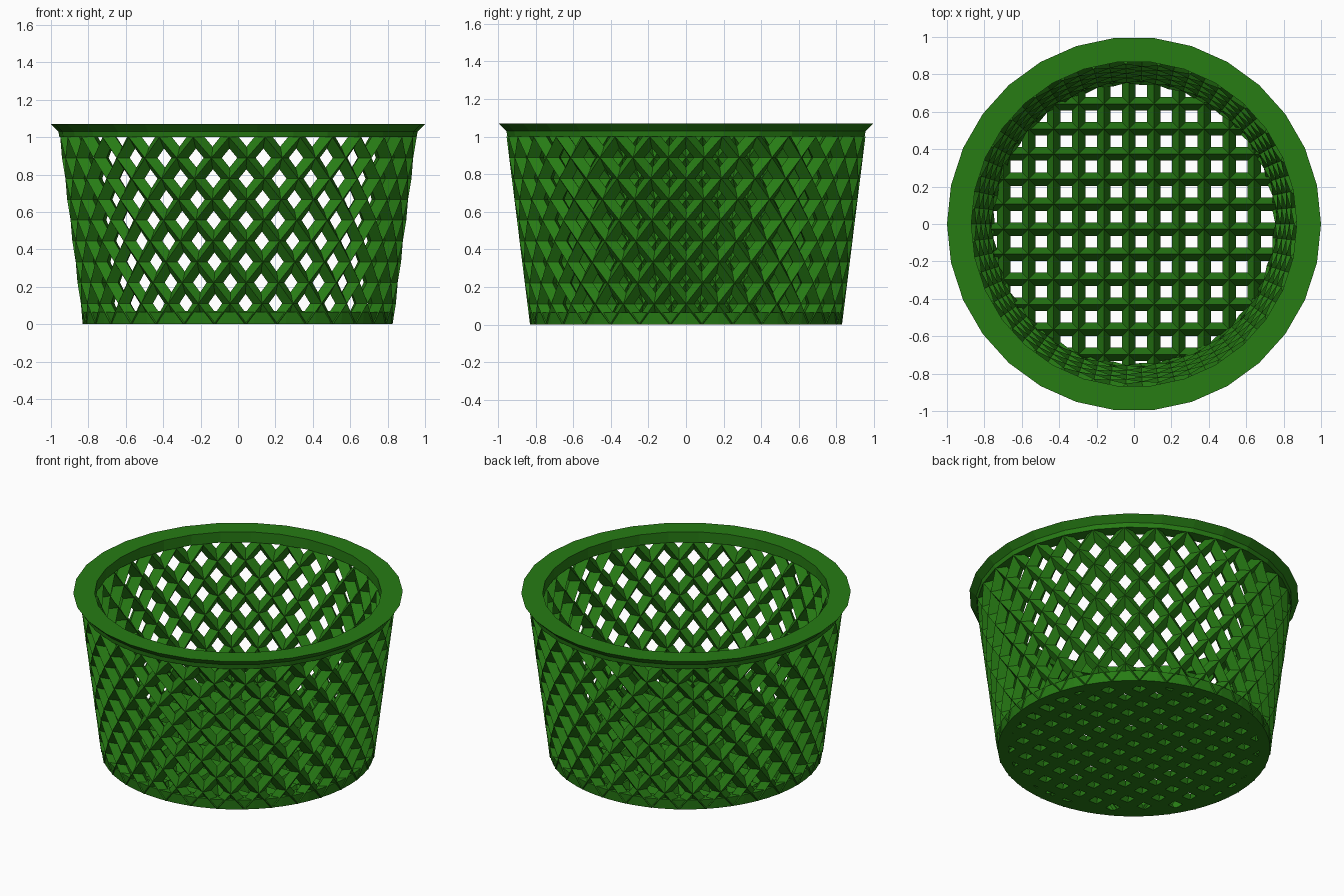
import bpy, bmesh
from math import sin, cos, pi, sqrt

if "Cube" in bpy.data.objects:
    bpy.data.objects.remove(bpy.data.objects["Cube"])

green = bpy.data.materials.new("green_plastic")
green.diffuse_color = (0.02, 0.2, 0.007, 1)
green.use_nodes = True
green.node_tree.nodes["Principled BSDF"].inputs["Base Color"].default_value = green.diffuse_color

N = 31            # lattice bars in each direction
ROWS = 9          # twisted layers
WALL_H = 1.0
PITCH = 2 * pi / N


def finish(bm, name):
    bmesh.ops.recalc_face_normals(bm, faces=bm.faces)
    me = bpy.data.meshes.new(name)
    bm.to_mesh(me)
    bm.free()
    me.materials.append(green)
    ob = bpy.data.objects.new(name, me)
    bpy.context.collection.objects.link(ob)
    return ob


def loft(bm, sections, closed=False):
    """Skin a list of equal-length point loops."""
    rings = [[bm.verts.new(p) for p in s] for s in sections]
    n = len(rings[0])
    pairs = list(zip(rings, rings[1:]))
    if closed:
        pairs.append((rings[-1], rings[0]))
    else:
        bm.faces.new(rings[0])
        bm.faces.new(rings[-1])
    for a, b in pairs:
        for i in range(n):
            j = (i + 1) % n
            bm.faces.new((a[i], a[j], b[j], b[i]))


def lathe(name, profile, sides):
    bm = bmesh.new()
    loft(bm, [[(r * cos(2 * pi * k / sides), r * sin(2 * pi * k / sides), z)
               for r, z in profile] for k in range(sides)], closed=True)
    return finish(bm, name)


def lattice(name, direction):
    """Ring of diamond-section bars, twisted and flaring with height."""
    bm = bmesh.new()
    for k in range(N):
        sections = []
        for row in range(ROWS + 1):
            t = row / ROWS
            s = 1 + 0.15 * t
            a = (k + 0.5 + direction * 0.5 * row) * PITCH
            rad, half = 0.787 * s, 0.0435 * s
            pts = []
            for dr, dt in ((half, 0), (0, half), (-half, 0), (0, -half)):
                r = rad + dr
                pts.append((r * cos(a) - dt * sin(a),
                            r * sin(a) + dt * cos(a), t * WALL_H))
            sections.append(pts)
        loft(bm, sections)
    return finish(bm, name)


def floor_bars(name, along_x):
    """Parallel ridged bars, flat underneath, clipped to the round base."""
    bm = bmesh.new()
    for k in range(-5, 6):
        c = -0.0275 + 0.134 * k
        length = sqrt(0.79 ** 2 - c * c)
        sections = []
        for e in (-length, length):
            prof = [(c - 0.036, 0.0), (c + 0.036, 0.0), (c, 0.07)]
            sections.append([(e, p, z) if along_x else (p, e, z)
                             for p, z in prof])
        loft(bm, sections)
    return finish(bm, name)


# Side wall: two opposed twisted lattices
lattice("wall_lattice_left", -1)
lattice("wall_lattice_right", 1)

# Floor grid
floor_bars("floor_bars_x", True)
floor_bars("floor_bars_y", False)

# Ring joining floor and wall
lathe("base_ring", [(0.76, 0), (0.826, 0), (0.832, 0.065), (0.765, 0.065)], 60)

# Flared top rim
lathe("rim", [(0.87, 1.0), (0.955, 1.0), (0.96, 1.03), (1.0, 1.07),
              (0.87, 1.07)], 30)
